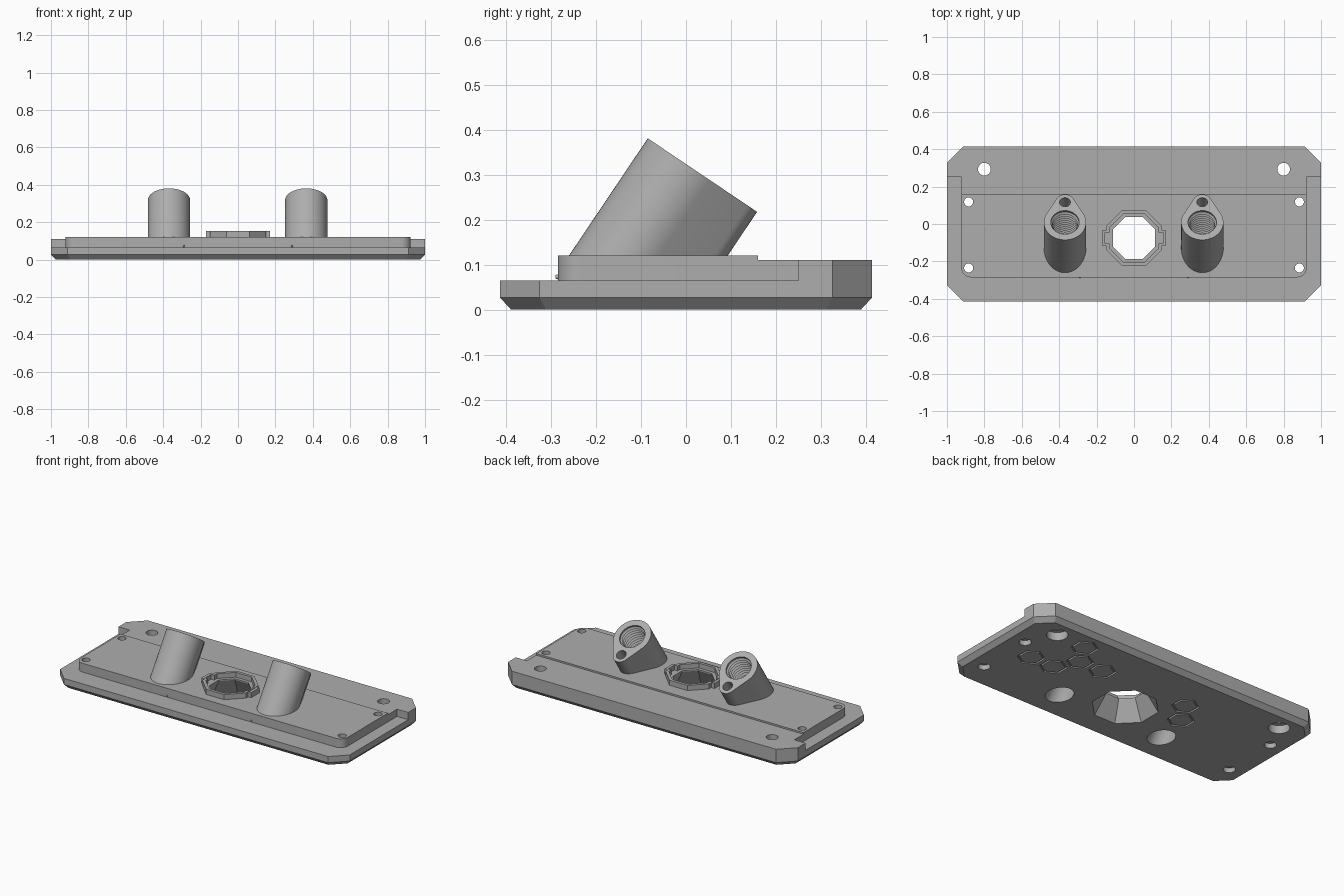
import bpy, bmesh, math
from mathutils import Vector as V

if "Cube" in bpy.data.objects:
    bpy.data.objects.remove(bpy.data.objects["Cube"])

grey = bpy.data.materials.new("mid_grey")
grey.diffuse_color = (0.42, 0.42, 0.42, 1)
grey.use_nodes = True
grey.node_tree.nodes["Principled BSDF"].inputs["Base Color"].default_value = grey.diffuse_color


def loft(name, rings):
    """Closed solid skinned through rings of equal point count."""
    bm = bmesh.new()
    rows = [[bm.verts.new(p) for p in r] for r in rings]
    n = len(rows[0])
    for a, b in zip(rows, rows[1:]):
        for i in range(n):
            j = (i + 1) % n
            bm.faces.new((a[i], a[j], b[j], b[i]))
    bm.faces.new(rows[0][::-1])
    bm.faces.new(rows[-1])
    bmesh.ops.recalc_face_normals(bm, faces=bm.faces)
    me = bpy.data.meshes.new(name)
    bm.to_mesh(me)
    bm.free()
    ob = bpy.data.objects.new(name, me)
    bpy.context.collection.objects.link(ob)
    me.materials.append(grey)
    return ob


def prism(name, pts, z0, z1):
    return loft(name, [[(x, y, z) for x, y in pts] for z in (z0, z1)])


def arc(cx, cy, r, a0, a1, n):
    return [(cx + r * math.cos(math.radians(a0 + (a1 - a0) * i / n)),
             cy + r * math.sin(math.radians(a0 + (a1 - a0) * i / n))) for i in range(n + 1)]


def circle(cx, cy, r, n=40, turn=0):
    return arc(cx, cy, r, turn, turn + 360, n)[:-1]


def octagon(flat, cy=-0.075):
    return circle(0, cy, flat / math.cos(math.pi / 8), 8, 22.5)


def rod(name, start, direction, profile):
    """Round solid along a direction; profile holds (distance, radius)."""
    d = V(direction).normalized()
    u = V((1, 0, 0))
    w = d.cross(u)
    return loft(name, [[V(start) + d * t + u * x + w * y for x, y in circle(0, 0, r, 36)]
                       for t, r in profile])


def combine(target, tool, op='DIFFERENCE'):
    m = target.modifiers.new(op, 'BOOLEAN')
    m.operation, m.object, m.solver = op, tool, 'EXACT'
    bpy.context.view_layer.objects.active = target
    bpy.ops.object.modifier_apply(modifier=m.name)
    bpy.data.objects.remove(tool, do_unlink=True)


# Base plate: clipped corners and a bevelled underside
def outline(inset):
    x, y, c = 1 - inset, 0.414 - inset, 0.088 - inset * 0.4
    return [(x - c, -y), (x, c - y), (x, y - c), (x - c, y),
            (c - x, y), (-x, y - c), (-x, c - y), (c - x, -y)]


plate = loft("mounting_plate", [[(x, y, z) for x, y in outline(i)]
                                for i, z in ((0.025, 0), (0, 0.027), (0, 0.12))])

# Lowered ledge around the front and sides, and the lower back strip
ledge = [(-1.2, 0.25), (-1.2, -0.6), (1.2, -0.6), (1.2, 0.25), (0.923, 0.25)]
ledge += arc(0.873, -0.235, 0.05, 0, -90, 8) + arc(-0.873, -0.235, 0.05, -90, -180, 8)
ledge += [(-0.923, 0.25)]
combine(plate, prism("ledge_cut", ledge, 0.065, 0.3))
combine(plate, prism("back_cut", [(-1.2, 0.16), (1.2, 0.16), (1.2, 0.6), (-1.2, 0.6)], 0.11, 0.3))


# Octagonal rim with a key tab on each side
def keyed(flat, reach, half):
    pts = []
    for s in (1, -1):
        pts += [(s * reach, -0.075 - s * half), (s * reach, -0.075 + s * half),
                (s * flat, -0.075 + s * half)]
        pts += [(s * (x), -0.075 + s * (y + 0.075)) for x, y in octagon(flat)[0:4]]
        pts += [(-s * flat, -0.075 + s * half)]
    return pts


combine(plate, prism("rim", keyed(0.15, 0.172, 0.04), 0.09, 0.152), 'UNION')
combine(plate, prism("rim_recess", keyed(0.132, 0.154, 0.03), 0.122, 0.3))

# Slanted teardrop sockets
axis = V((0, 0.558, 0.83)).normalized()
slope = V((0, axis.z, -axis.y))
front_top = V((0, -0.085, 0.381))
bore_top = front_top + slope * 0.113
vent_top = front_top + slope * 0.243
half = math.degrees(math.acos((0.113 - 0.05) / 0.13))
tear = arc(0, 0, 0.113, half, 360 - half, 40) + arc(0.13, 0, 0.05, -half, half, 16)
for cx in (-0.369, 0.365):
    top = [bore_top + slope * a + V((cx + b, 0, 0)) for a, b in tear]
    low = [p - axis * ((p.z - 0.09) / axis.z) for p in top]
    combine(plate, loft("socket", [low, top]), 'UNION')

# Flared central opening
combine(plate, loft("opening", [[(x, y, z) for x, y in octagon(f)]
                                for f, z in ((0.182, -0.01), (0.112, 0.115), (0.112, 0.3))]))

# Threaded bores, with a narrow vent beside each joining it near the bottom
thread = [(-0.05, 0.076)]
for i in range(11):
    thread += [(0.012 + i * 0.02, 0.076), (0.022 + i * 0.02, 0.066)]
thread += [(0.245, 0.073), (0.55, 0.073)]
for cx in (-0.369, 0.365):
    off = V((cx, 0, 0))
    combine(plate, rod("bore", bore_top + off, -axis, thread))
    combine(plate, rod("vent", vent_top + off, -axis, [(-0.05, 0.029), (0.23, 0.029)]))
    combine(plate, rod("vent_link", (cx, -0.01, 0.06), (0, -1, 0), [(0, 0.024), (0.13, 0.024)]))

# Screw holes with counterbores underneath
for s in (-1, 1):
    for x, y, r, big, depth in ((0.8, 0.293, 0.034, 0.06, 0.05),
                                (0.884, 0.118, 0.024, 0.034, 0.03),
                                (0.884, -0.235, 0.024, 0.034, 0.03)):
        combine(plate, rod("screw_hole", (s * x, y, -0.05), (0, 0, 1),
                           [(0, big), (0.05 + depth, big), (0.0501 + depth, r), (0.4, r)]))

# Hexagon outlines engraved in the underside
for x, y in ((0.75, 0.01), (0.59, 0.01), (0.51, 0.145), (0.35, 0.145),
             (0.59, 0.28), (-0.25, 0.145), (-0.33, 0.01)):
    ring = prism("hex_groove", circle(x, y, 0.078, 6, 30), -0.01, 0.01)
    combine(ring, prism("hex_core", circle(x, y, 0.066, 6, 30), -0.02, 0.02))
    combine(plate, ring)

# Tiny locating pips on the front of the raised pad
for s in (-1, 1):
    combine(plate, rod("pip", (s * 0.29, -0.28, 0.073), (0, -1, 0),
                       [(0, 0.007), (0.01, 0.004)]), 'UNION')

for o in bpy.context.selected_objects:
    o.select_set(False)
plate.select_set(True)
bpy.context.view_layer.objects.active = plate
bpy.ops.object.shade_smooth_by_angle(angle=math.radians(25))
